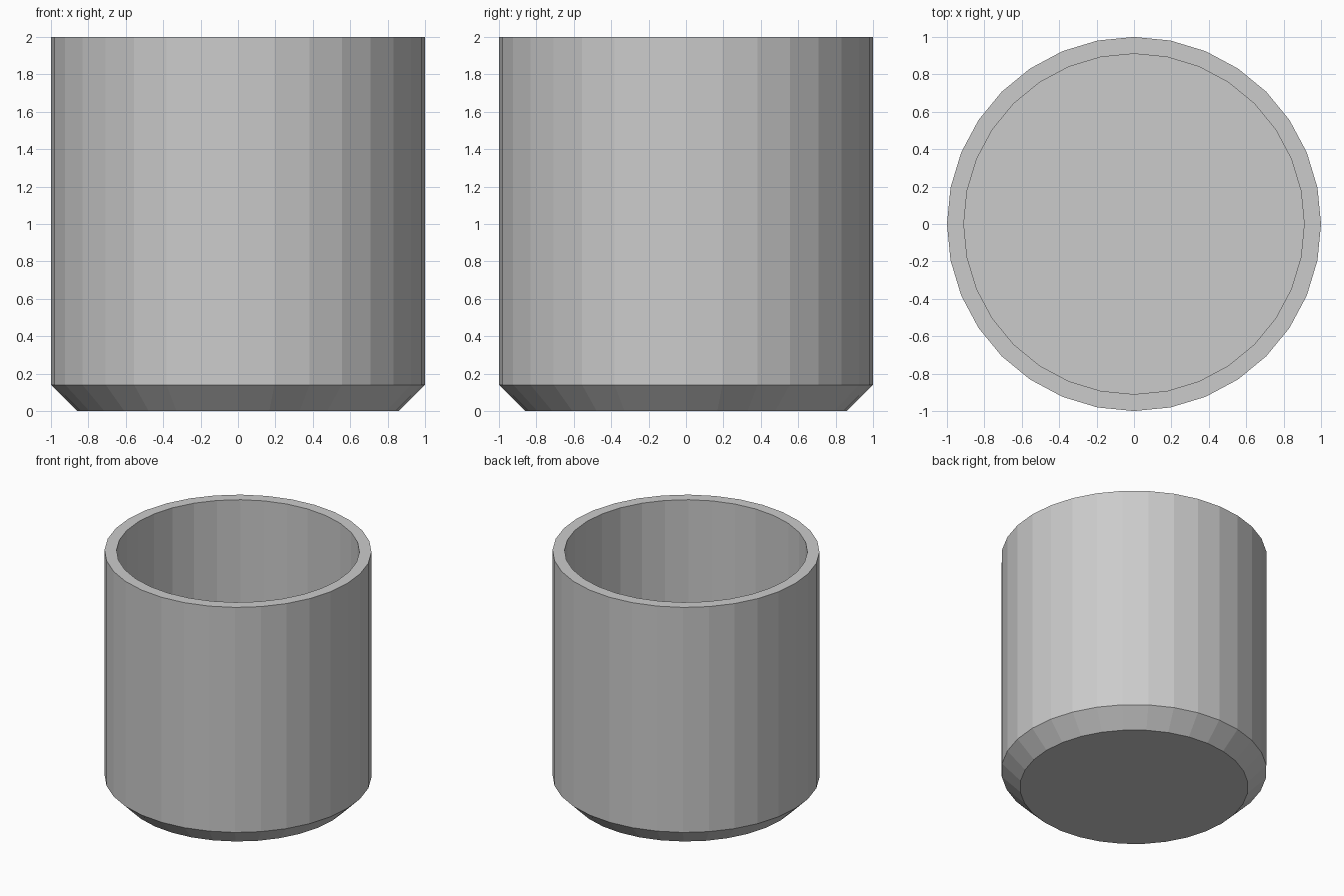
import bpy, bmesh, math

if "Cube" in bpy.data.objects:
    bpy.data.objects.remove(bpy.data.objects["Cube"])

SIDES = 32
# Cup profile (radius, height): base edge, chamfer, outer rim, inner rim, inner floor
PROFILE = [(0.86, 0.0), (1.0, 0.14), (1.0, 2.0), (0.91, 2.0), (0.91, 0.14)]

bm = bmesh.new()


def ring(radius, z):
    step = 2 * math.pi / SIDES
    return [bm.verts.new((radius * math.cos(i * step), radius * math.sin(i * step), z))
            for i in range(SIDES)]


rings = [ring(r, z) for r, z in PROFILE]

# Walls, chamfer and rim
for low, high in zip(rings, rings[1:]):
    for i in range(SIDES):
        j = (i + 1) % SIDES
        bm.faces.new((low[i], low[j], high[j], high[i]))

# Underside and inner floor
bm.faces.new(rings[0][::-1])
bm.faces.new(rings[-1])
bmesh.ops.recalc_face_normals(bm, faces=bm.faces)

mesh = bpy.data.meshes.new("cup")
bm.to_mesh(mesh)
bm.free()
cup = bpy.data.objects.new("cup", mesh)
bpy.context.collection.objects.link(cup)
